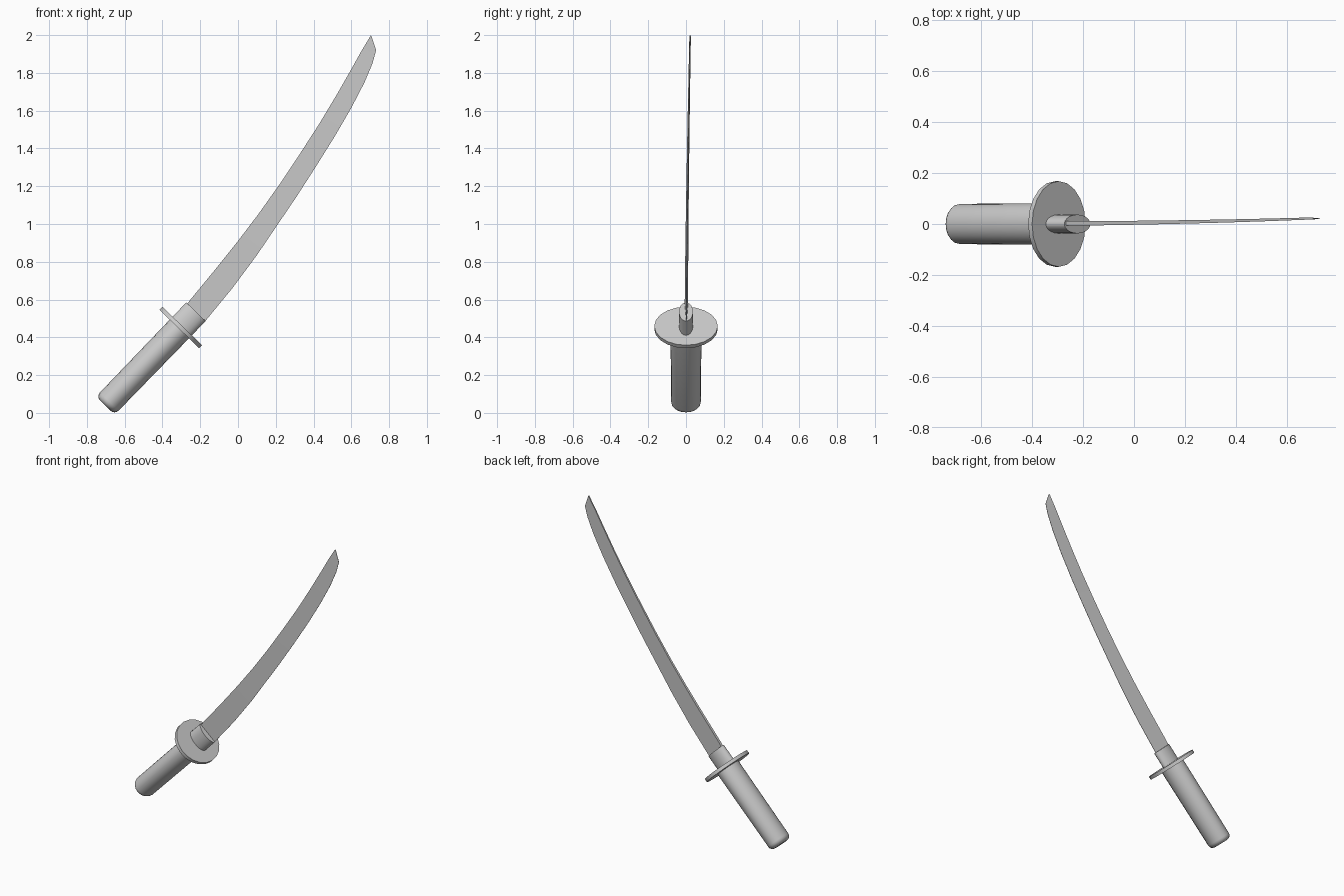
import bpy, bmesh, math
from mathutils import Matrix, Vector

if "Cube" in bpy.data.objects:
    bpy.data.objects.remove(bpy.data.objects["Cube"])

SIDES = 20
# Hilt frame: local z runs from pommel to blade, origin at the guard
HILT = Matrix.Translation((-0.303, 0, 0.452)) @ Matrix.Rotation(math.radians(44), 4, 'Y')


def finish(name, bm, angle=35):
    bmesh.ops.recalc_face_normals(bm, faces=bm.faces)
    mesh = bpy.data.meshes.new(name)
    bm.to_mesh(mesh)
    bm.free()
    ob = bpy.data.objects.new(name, mesh)
    bpy.context.collection.objects.link(ob)
    bpy.ops.object.select_all(action='DESELECT')
    bpy.context.view_layer.objects.active = ob
    ob.select_set(True)
    bpy.ops.object.shade_smooth_by_angle(angle=math.radians(angle))
    return ob


def loft(bm, rings):
    for a, b in zip(rings, rings[1:]):
        n = len(a)
        for i in range(n):
            j = (i + 1) % n
            bm.faces.new((a[i], a[j], b[j], b[i]))
    bm.faces.new(rings[0])
    bm.faces.new(rings[-1])


def oval_part(name, stations):
    """Loft of ellipses, each station = (height, x radius, y radius)."""
    bm = bmesh.new()
    rings = []
    for h, rx, ry in stations:
        ring = []
        for i in range(SIDES):
            a = 2 * math.pi * i / SIDES
            ring.append(bm.verts.new(HILT @ Vector((rx * math.cos(a), ry * math.sin(a), h))))
        rings.append(ring)
    loft(bm, rings)
    return finish(name, bm)


# Grip with a rounded pommel end
R = 0.03
grip = []
for k in range(5):
    a = math.pi / 2 * k / 4
    inset = R * (1 - math.sin(a))
    grip.append((-0.575 + R * (1 - math.cos(a)), 0.069 - inset, 0.079 - inset))
grip.append((-0.005, 0.071, 0.082))
oval_part("grip", grip)

# Oval guard and blade collar
oval_part("guard", [(-0.011, 0.146, 0.168), (0.011, 0.146, 0.168)])
oval_part("blade_collar", [(0.0, 0.071, 0.037), (0.116, 0.071, 0.037)])

# Blade: (spine x, spine z, edge x, edge z) from collar to point
sections = [
    (-0.285, 0.555, -0.195, 0.465),
    (-0.25, 0.602, -0.165, 0.496),
    (-0.12, 0.76, -0.03, 0.66),
    (0.0, 0.91, 0.10, 0.835),
    (0.11, 1.055, 0.205, 0.99),
    (0.22, 1.21, 0.31, 1.145),
    (0.33, 1.375, 0.41, 1.30),
    (0.43, 1.53, 0.51, 1.46),
    (0.52, 1.68, 0.60, 1.615),
    (0.60, 1.82, 0.67, 1.75),
    (0.65, 1.91, 0.712, 1.85),
    (0.68, 1.96, 0.731, 1.92),
    (0.703, 1.998, 0.706, 1.995),
]
bm = bmesh.new()
rings = []
for sx, sz, ex, ez in sections:
    t = max(0, (sz - 0.55) / 1.45)
    y = 0.002 + 0.02 * t ** 1.4
    half = 0.009 - 0.005 * t
    rings.append([bm.verts.new(p) for p in
                  ((sx, y - half, sz), (sx, y + half, sz), (ex, y + 0.001, ez), (ex, y - 0.001, ez))])
loft(bm, rings)
finish("blade", bm)
